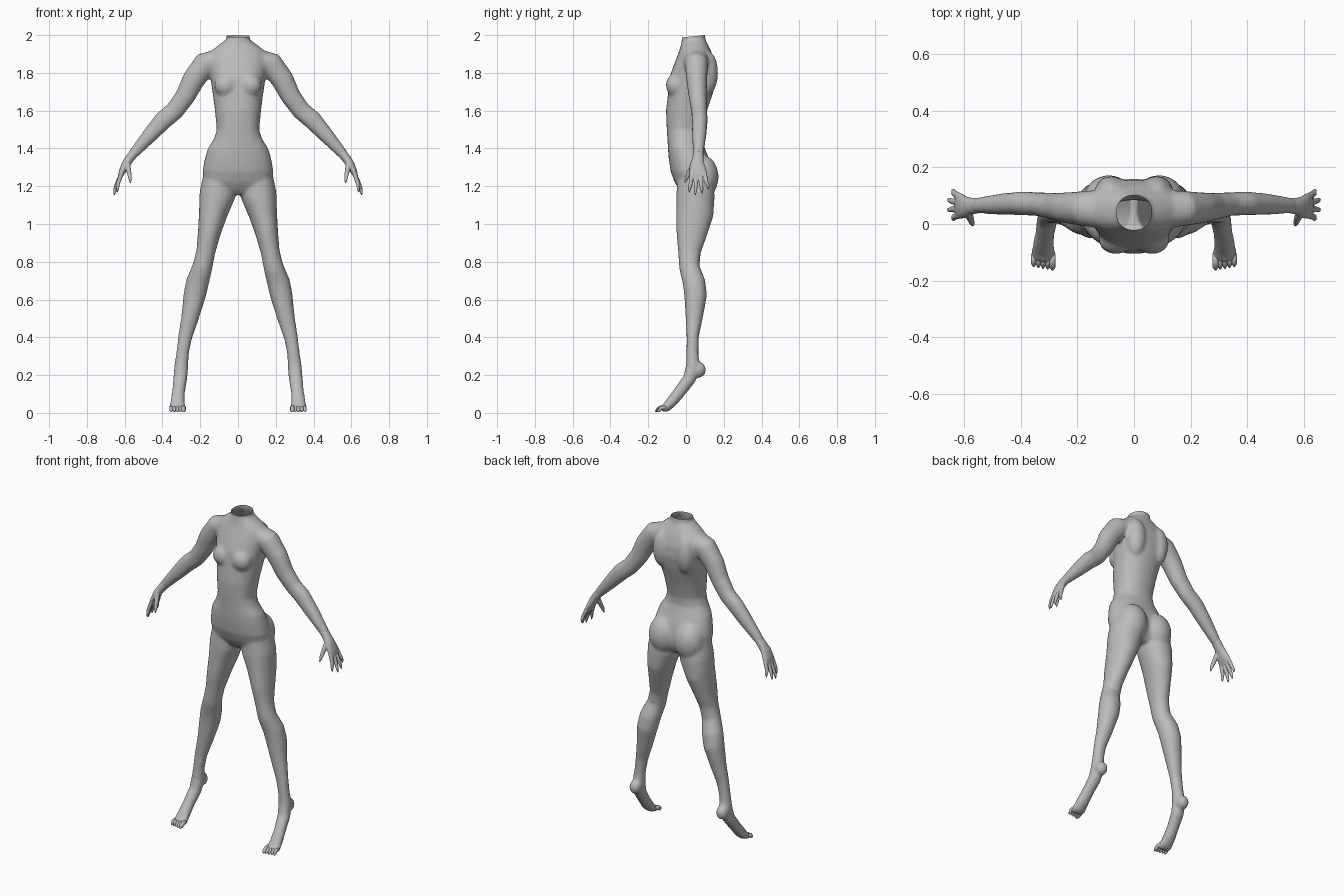
import bpy, bmesh, math
from mathutils import Vector, Matrix

if "Cube" in bpy.data.objects:
    bpy.data.objects.remove(bpy.data.objects["Cube"])

skin = bpy.data.materials.new("grey_skin")
skin.diffuse_color = (0.5, 0.5, 0.5, 1)
skin.use_nodes = True
skin.node_tree.nodes["Principled BSDF"].inputs["Base Color"].default_value = skin.diffuse_color
X, Y = Vector((1, 0, 0)), Vector((0, 1, 0))


def loft(bm, rings):
    """Join closed rings of points and cap both ends."""
    loops = [[bm.verts.new(p) for p in ring] for ring in rings]
    n = len(loops[0])
    for a, b in zip(loops, loops[1:]):
        for i in range(n):
            j = (i + 1) % n
            bm.faces.new((a[i], a[j], b[j], b[i]))
    bm.faces.new(loops[0][::-1])
    bm.faces.new(loops[-1])


def oval(c, u, v, power=2.0, n=24):
    pts = []
    for i in range(n):
        t = 2 * math.pi * i / n
        cs, sn = math.cos(t), math.sin(t)
        pts.append(c + u * math.copysign(abs(cs) ** (2 / power), cs)
                   + v * math.copysign(abs(sn) ** (2 / power), sn))
    return pts


def tube(bm, side, pts, hint, n=20):
    """Limb along (x, y, z, width along hint, width across)."""
    cs = [Vector((side * p[0], p[1], p[2])) for p in pts]
    rings = []
    for i, p in enumerate(pts):
        t = (cs[min(i + 1, len(cs) - 1)] - cs[max(i - 1, 0)]).normalized()
        u = (hint - t * hint.dot(t)).normalized()
        rings.append(oval(cs[i], u * p[3], t.cross(u) * p[4], 2.1, n))
    loft(bm, rings)


def ball(bm, side, c, r):
    m = Matrix.Translation((side * c[0], c[1], c[2])) @ Matrix.Diagonal((*r, 1))
    bmesh.ops.create_uvsphere(bm, u_segments=20, v_segments=12, radius=1, matrix=m)


def make(name, bm):
    bmesh.ops.recalc_face_normals(bm, faces=bm.faces)
    me = bpy.data.meshes.new(name)
    bm.to_mesh(me)
    bm.free()
    me.materials.append(skin)
    ob = bpy.data.objects.new(name, me)
    bpy.context.collection.objects.link(ob)
    return ob


def fuse(ob, voxel, iterations, ratio):
    """Merge overlapping parts into one smooth skin."""
    bpy.ops.object.select_all(action='DESELECT')
    bpy.context.view_layer.objects.active = ob
    ob.select_set(True)
    m = ob.modifiers.new("fuse", 'REMESH')
    m.mode, m.voxel_size = 'VOXEL', voxel
    m = ob.modifiers.new("relax", 'SMOOTH')
    m.factor, m.iterations = 0.5, iterations
    m = ob.modifiers.new("reduce", 'DECIMATE')
    m.ratio = ratio
    for m in list(ob.modifiers):
        bpy.ops.object.modifier_apply(modifier=m.name)
    ob.data.materials.clear()
    ob.data.materials.append(skin)
    bpy.ops.object.shade_smooth_by_angle(angle=math.radians(50))


# Torso: z, half width, front y, back y
torso = [(2.03, .062, -.02, .10), (1.975, .062, -.022, .103), (1.95, .10, -.026, .115),
         (1.91, .15, -.038, .135), (1.85, .155, -.062, .155), (1.78, .147, -.086, .16),
         (1.70, .135, -.094, .145), (1.60, .122, -.106, .112), (1.50, .112, -.102, .086),
         (1.45, .128, -.098, .084), (1.40, .160, -.096, .10), (1.35, .175, -.092, .12),
         (1.28, .188, -.082, .135), (1.22, .180, -.060, .135), (1.18, .11, -.035, .12),
         (1.155, .05, -.01, .10)]
bm = bmesh.new()
loft(bm, [oval(Vector((0, (f + b) / 2, z)), X * w, Y * (b - f) / 2, 2.25, 32)
          for z, w, f, b in torso])

leg = [(.10, .045, 1.25, .085, .09), (.11, .05, 1.15, .095, .102), (.133, .047, 1.05, .075, .098),
       (.153, .03, .95, .06, .082), (.171, .018, .85, .05, .06), (.189, .018, .77, .053, .054),
       (.215, .043, .69, .061, .06), (.23, .051, .62, .059, .06), (.255, .043, .50, .046, .045),
       (.28, .035, .40, .037, .032), (.293, .034, .32, .033, .032), (.30, .036, .25, .037, .036),
       (.306, .018, .18, .037, .035), (.315, -.035, .11, .034, .032),
       (.32, -.075, .06, .038, .03), (.32, -.105, .028, .043, .024), (.32, -.13, .02, .043, .018)]
arm = [(.09, .05, 1.875, .07, .055), (.175, .055, 1.845, .062, .066), (.235, .057, 1.765, .055, .060),
       (.28, .062, 1.675, .048, .053), (.335, .07, 1.60, .042, .05), (.395, .073, 1.55, .042, .05),
       (.465, .07, 1.472, .038, .041), (.56, .065, 1.365, .027, .026)]
for s in (1, -1):
    tube(bm, s, leg, X, 24)
    tube(bm, s, arm, Y, 24)
    ball(bm, s, (.088, .085, 1.25), (.092, .088, .115))   # buttock
    ball(bm, s, (.064, -.055, 1.735), (.062, .052, .062))  # breast
    ball(bm, s, (.30, .068, .228), (.036, .038, .042))   # heel
    ball(bm, s, (.08, .11, 1.80), (.06, .06, .12))       # shoulder blade
body = make("body", bm)
fuse(body, .009, 8, .3)

# Open neck and flat soles
bm = bmesh.new()
bm.from_mesh(body.data)
bmesh.ops.bisect_plane(bm, geom=bm.verts[:] + bm.edges[:] + bm.faces[:],
                       plane_co=(0, .04, 1.994), plane_no=(0, -.1, 1), clear_outer=True)
for v in bm.verts:
    v.co.z = max(v.co.z, 0)
bm.to_mesh(body.data)
bm.free()

# Hands: palm, four fingers and a thumb
palm = [(.545, .066, 1.382, .027, .025), (.575, .063, 1.345, .03, .024), (.595, .06, 1.315, .038, .022),
        (.612, .063, 1.28, .046, .018), (.624, .066, 1.252, .046, .012)]
tips = [(.640, .018, 1.165), (.655, .050, 1.152), (.655, .085, 1.160), (.640, .118, 1.182)]
for s, label in ((1, "left"), (-1, "right")):
    bm = bmesh.new()
    tube(bm, s, palm, Y, 16)
    for i, (x, y, z) in enumerate(tips):
        y0 = .03 + .023 * i
        tube(bm, s, [(.618, y0, 1.265, .012, .012),
                     ((.632 + x) / 2, (y0 + y) / 2, (1.255 + z) / 2, .0105, .0105),
                     (x - .002, y, z + .02, .008, .008), (x, y, z, .003, .003)], Y, 10)
    tube(bm, s, [(.588, .045, 1.33, .018, .016), (.578, .02, 1.28, .013, .013),
                 (.572, .004, 1.245, .01, .01), (.569, -.006, 1.218, .004, .004)], Y, 10)
    fuse(make(label + "_hand", bm), .0035, 3, .3)

    # Toes, largest on the inner side
    bm = bmesh.new()
    for i in range(5):
        x, r = .288 + .0165 * i, (.0115 if i == 0 else .009)
        y = -.163 + .003 * i
        tube(bm, s, [(x, -.105, .03, r, r), (x, -.135, .026, r, r * 1.2),
                     (x, y + .012, .014, r, r * 1.1), (x, y, .007, .003, .003)], X, 10)
    for v in bm.verts:
        v.co.z = max(v.co.z, 0)
    toes = make(label + "_toes", bm)
    for p in toes.data.polygons:
        p.use_smooth = True
